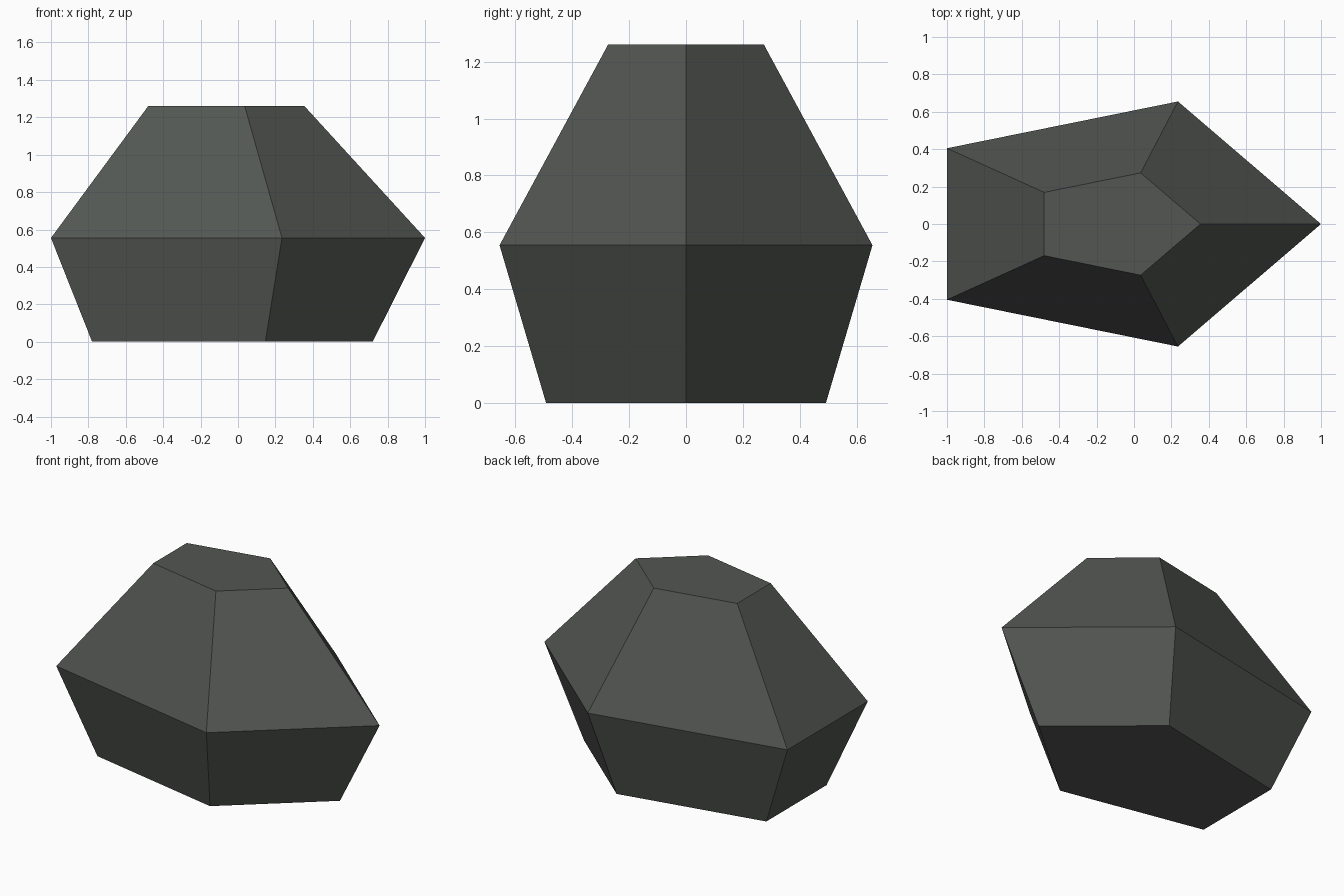
import bpy, bmesh

if "Cube" in bpy.data.objects:
    bpy.data.objects.remove(bpy.data.objects["Cube"])

# Half outline of the rock at its widest ring; mirrored across y = 0
half = [(0.235, 0.655), (-1.0, 0.405)]
outline = [(1.0, 0.0)] + half + [(x, -y) for x, y in reversed(half)]

# Each ring is the same outline: height, scale, x shift
rings = [(0.0, 0.75, -0.03), (0.555, 1.0, 0.0), (1.26, 0.4175, -0.0625)]

stone = bpy.data.materials.new("dark grey stone")
stone.diffuse_color = (0.085, 0.093, 0.085, 1)
stone.use_nodes = True
stone.node_tree.nodes["Principled BSDF"].inputs["Base Color"].default_value = stone.diffuse_color

# Faceted rock body lofted through the rings
bm = bmesh.new()
loops = [[bm.verts.new((x * s + dx, y * s, z)) for x, y in outline] for z, s, dx in rings]
n = len(outline)
for low, high in zip(loops, loops[1:]):
    for i in range(n):
        j = (i + 1) % n
        bm.faces.new((low[i], low[j], high[j], high[i]))

# Flat bottom and top
bm.faces.new(list(reversed(loops[0])))
bm.faces.new(loops[-1])

mesh = bpy.data.meshes.new("rock")
bm.to_mesh(mesh)
bm.free()
mesh.materials.append(stone)
bpy.context.collection.objects.link(bpy.data.objects.new("rock", mesh))
